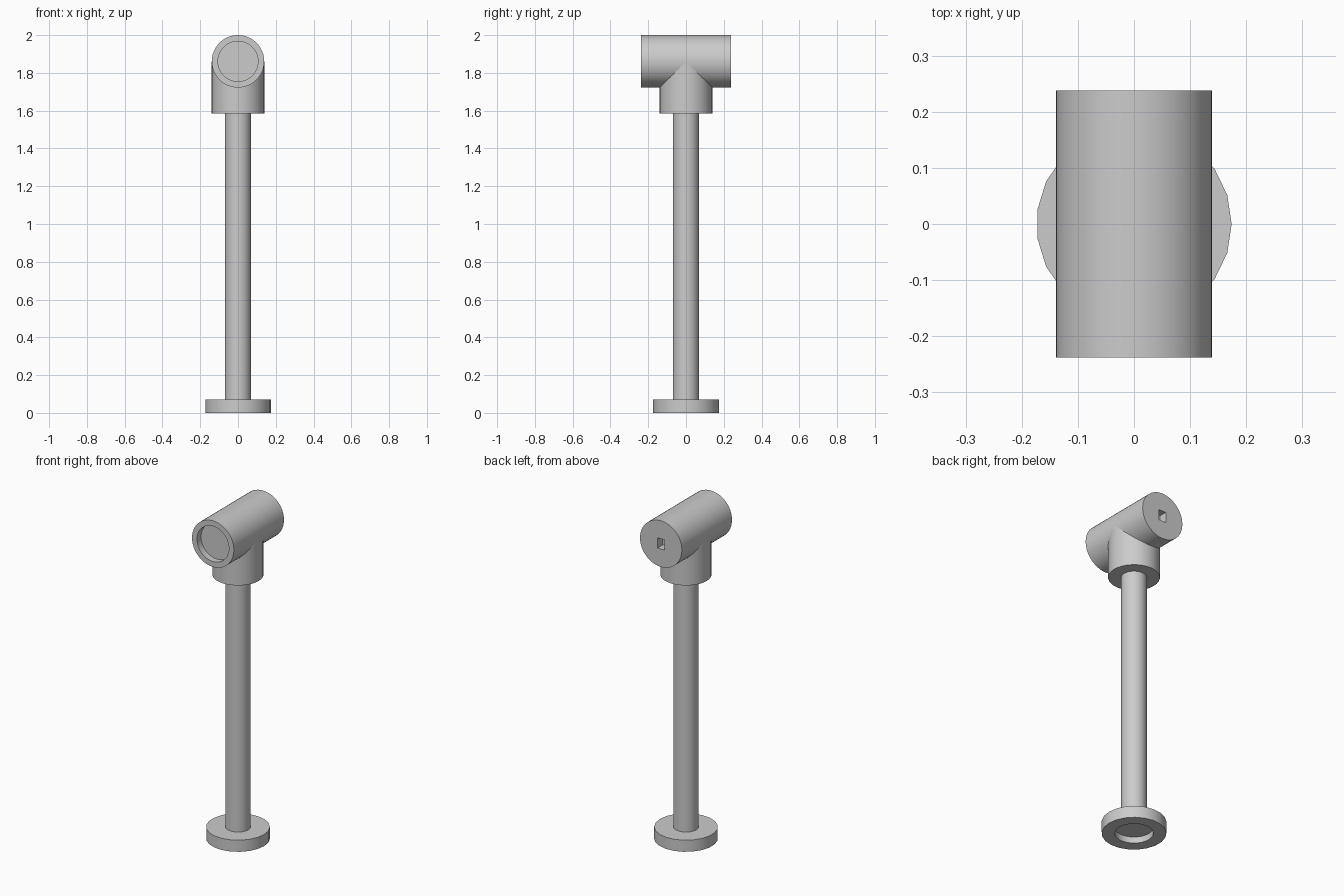
import bpy, bmesh
from math import cos, sin, pi, radians

if "Cube" in bpy.data.objects:
    bpy.data.objects.remove(bpy.data.objects["Cube"])

GREY = (0.6, 0.6, 0.6, 1)
grey = bpy.data.materials.new("plain grey")
grey.use_nodes = True
grey.diffuse_color = GREY
grey.node_tree.nodes["Principled BSDF"].inputs["Base Color"].default_value = GREY


def turned_part(name, profile, sides):
    """Turn a (radius, height) profile around z; radius 0 closes an end."""
    bm = bmesh.new()
    rings = []
    for r, z in profile:
        count = sides if r else 1
        angles = [2 * pi * i / sides for i in range(count)]
        rings.append([bm.verts.new((r * cos(a), r * sin(a), z)) for a in angles])
    for low, high in zip(rings, rings[1:]):
        for i in range(sides):
            j = (i + 1) % sides
            if len(low) == 1:
                bm.faces.new((low[0], high[j], high[i]))
            elif len(high) == 1:
                bm.faces.new((low[i], low[j], high[0]))
            else:
                bm.faces.new((low[i], low[j], high[j], high[i]))
    bmesh.ops.recalc_face_normals(bm, faces=bm.faces)
    mesh = bpy.data.meshes.new(name)
    bm.to_mesh(mesh)
    bm.free()
    mesh.materials.append(grey)
    obj = bpy.data.objects.new(name, mesh)
    bpy.context.collection.objects.link(obj)
    return obj


def smooth(obj):
    bpy.ops.object.select_all(action='DESELECT')
    obj.select_set(True)
    bpy.context.view_layer.objects.active = obj
    bpy.ops.object.shade_smooth_by_angle(angle=radians(35))


# Round foot, hollowed underneath
foot = turned_part("foot", [(0, 0.037), (0.104, 0.037), (0.104, 0),
                            (0.174, 0), (0.174, 0.07), (0, 0.07)], 21)

# Upright pole and the collar that carries the head
pole = turned_part("pole", [(0, 0.06), (0.069, 0.06), (0.069, 1.6), (0, 1.6)], 32)
collar = turned_part("collar", [(0, 1.585), (0.139, 1.585),
                                (0.139, 1.861), (0, 1.861)], 32)

# Horizontal head with a round recess in its front end
HEAD_Z, HALF = 1.861, 0.238
head = turned_part("head", [(0, -HALF), (0.139, -HALF), (0.139, HALF),
                            (0.106, HALF), (0.106, 0.2), (0, 0.2)], 48)
head.rotation_euler.x = pi / 2
head.location.z = HEAD_Z

# Rectangular slot cut into the back end
bpy.ops.mesh.primitive_cube_add(size=1, location=(0, HALF, HEAD_Z))
slot = bpy.context.object
slot.name = "slot_cutter"
slot.scale = (0.046, 0.1, 0.062)
slot.data.materials.append(grey)
slot.hide_render = True
slot.display_type = 'WIRE'
slot.hide_set(True)
cut = head.modifiers.new("slot", 'BOOLEAN')
cut.operation = 'DIFFERENCE'
cut.solver = 'EXACT'
cut.object = slot

for part in (foot, pole, collar, head):
    smooth(part)
